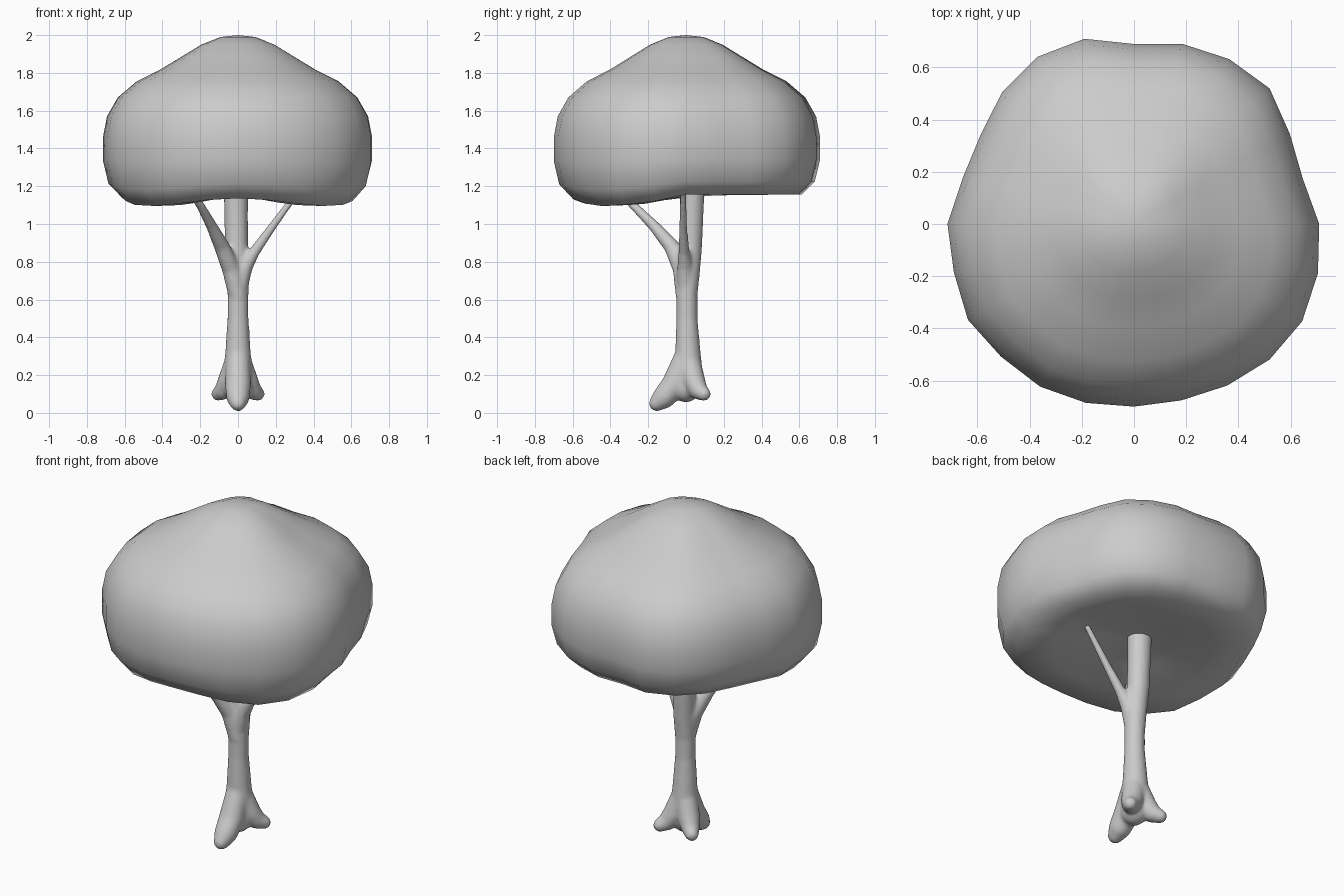
import bpy, bmesh
from math import sin, cos, radians, exp, sqrt, pi
from mathutils import Vector

if "Cube" in bpy.data.objects:
    bpy.data.objects.remove(bpy.data.objects["Cube"], do_unlink=True)

GREY = (0.6, 0.6, 0.6, 1)
grey = bpy.data.materials.new("plain grey")
grey.use_nodes = True
grey.diffuse_color = GREY
grey.node_tree.nodes["Principled BSDF"].inputs["Base Color"].default_value = GREY


def make_object(name, bm):
    mesh = bpy.data.meshes.new(name)
    bm.to_mesh(mesh)
    bm.free()
    mesh.materials.append(grey)
    mesh.shade_smooth()
    obj = bpy.data.objects.new(name, mesh)
    bpy.context.collection.objects.link(obj)
    return obj


# Canopy: a domed profile swept around an uneven outline
outline = [.71, .67, .69, .735, .73, .715, .69, .735, .74, .715, .68, .68,
           .715, .715, .735, .72, .72, .71, .70, .70, .715, .735, .745, .73]
# fraction of the outline radius, height, share of the lobe sag
profile = [(.13, 1.99, 0), (.27, 1.95, 0), (.42, 1.885, 0), (.57, 1.82, 0),
           (.75, 1.755, 0), (.89, 1.67, 0), (.97, 1.57, 0), (1, 1.46, .1),
           (1, 1.34, .3), (.96, 1.225, .7), (.86, 1.155, 1), (.6, 1.16, 1),
           (.3, 1.18, .3)]
LOBES = (222, 318)


def lobe_sag(angle):
    return 0.06 * sum(exp(-((angle - lobe) / 25) ** 2 / 2) for lobe in LOBES)


bm = bmesh.new()
rings = []
for fraction, z, share in profile:
    ring = []
    for i, radius in enumerate(outline):
        angle = i * 360 / len(outline)
        r = radius * fraction
        a = radians(angle)
        ring.append(bm.verts.new((r * cos(a), r * sin(a), z - share * lobe_sag(angle))))
    rings.append(ring)
top = bm.verts.new((0, 0, 2))
bottom = bm.verts.new((0, 0, 1.2))
count = len(outline)
for i in range(count):
    j = (i + 1) % count
    bm.faces.new((top, rings[0][i], rings[0][j]))
    bm.faces.new((bottom, rings[-1][j], rings[-1][i]))
    for upper, lower in zip(rings, rings[1:]):
        bm.faces.new((upper[i], lower[i], lower[j], upper[j]))
bmesh.ops.recalc_face_normals(bm, faces=bm.faces)
make_object("canopy", bm)

# Trunk, branches and roots: chains of (x, y, z, radius), fused together
trunk = [(0, 0, .13, .075), (0, .01, .22, .078), (0, .01, .32, .068),
         (0, .005, .5, .056), (0, .005, .62, .056), (0, .015, .75, .06),
         (-.008, .025, .9, .062), (-.01, .03, 1.05, .063), (-.01, .035, 1.25, .068)]
front_branch = [(0, -.005, .62, .05), (-.035, -.02, .76, .05),
                (-.085, -.075, .88, .042), (-.14, -.17, .99, .03),
                (-.2, -.28, 1.1, .023), (-.26, -.36, 1.18, .02)]
left_branch = [(0, 0, .65, .05), (.035, -.005, .77, .042), (.085, -.01, .85, .03),
               (.17, -.015, .97, .023), (.28, -.015, 1.12, .018),
               (.34, -.015, 1.2, .016)]
front_root = [(0, 0, .3, .062), (0, -.06, .15, .07), (0, -.115, .085, .062),
              (0, -.155, .05, .042)]
left_root = [(0, .01, .3, .062), (.045, .04, .17, .062), (.075, .065, .12, .05),
             (.105, .095, .1, .037)]
right_root = [(-x, y, z, r) for x, y, z, r in left_root]

# Evenly spread directions for the balls that make up each chain
COUNT = 120
directions = []
for i in range(COUNT):
    h = 1 - (2 * i + 1) / COUNT
    turn = i * pi * (3 - sqrt(5))
    directions.append(Vector((sqrt(1 - h * h) * cos(turn), sqrt(1 - h * h) * sin(turn), h)))

bm = bmesh.new()
for chain in (trunk, front_branch, left_branch, front_root, left_root, right_root):
    for pair in zip(chain, chain[1:]):
        verts = [bm.verts.new(Vector(p[:3]) + d * p[3]) for p in pair for d in directions]
        hull = bmesh.ops.convex_hull(bm, input=verts)
        inside = {g for g in hull["geom_interior"] if isinstance(g, bmesh.types.BMVert)}
        bmesh.ops.delete(bm, geom=list(inside), context='VERTS')
wood = make_object("trunk_and_branches", bm)
remesh = wood.modifiers.new("fuse", 'REMESH')
remesh.mode = 'VOXEL'
remesh.voxel_size = 0.01
remesh.use_smooth_shade = True
smooth = wood.modifiers.new("soften", 'SMOOTH')
smooth.factor = 0.5
smooth.iterations = 8
